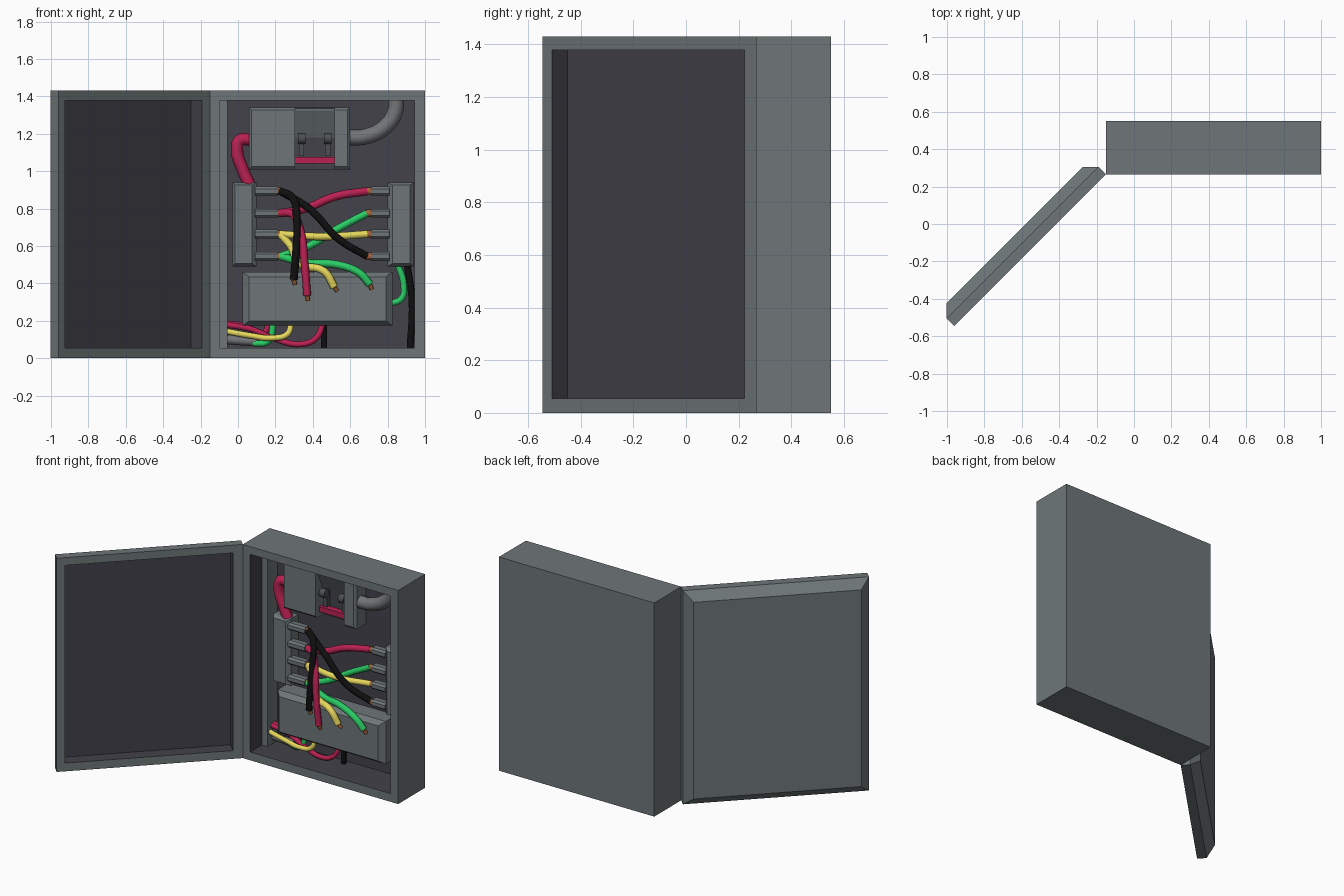
import bpy, bmesh, math


def mat(name, rgb):
    m = bpy.data.materials.new(name)
    m.diffuse_color = (*rgb, 1)
    return m


GRAY = mat("painted steel gray", (0.158, 0.183, 0.190))
DARK = mat("dark interior", (0.056, 0.054, 0.070))
PIPE = mat("conduit gray", (0.170, 0.175, 0.185))
RED = mat("red wire", (0.50, 0.015, 0.085))
GREEN = mat("green wire", (0.022, 0.60, 0.13))
YELLOW = mat("yellow wire", (0.80, 0.69, 0.11))
BLACK = mat("black wire", (0.005, 0.005, 0.005))
COPPER = mat("copper", (0.38, 0.13, 0.045))
SWITCH = mat("switch gray", (0.075, 0.08, 0.09))


def rings(name, loops, mats, seg=None, loc=(0, 0, 0), rot=0):
    """Bridge rectangles (x0, x1, z0, z1, y); first and last are capped.
    seg gives the material index of each band, then of the last cap."""
    bm = bmesh.new()
    vs = [[bm.verts.new((x, y, z)) for x, z in ((a, c), (b, c), (b, d), (a, d))]
          for a, b, c, d, y in loops]
    bm.faces.new(vs[0])
    for k in range(len(vs) - 1):
        for i in range(4):
            j = (i + 1) % 4
            f = bm.faces.new((vs[k][i], vs[k][j], vs[k + 1][j], vs[k + 1][i]))
            f.material_index = seg[k] if seg else 0
    bm.faces.new(vs[-1]).material_index = seg[-1] if seg else 0
    bmesh.ops.recalc_face_normals(bm, faces=bm.faces)
    me = bpy.data.meshes.new(name)
    bm.to_mesh(me)
    bm.free()
    for m in mats:
        me.materials.append(m)
    ob = bpy.data.objects.new(name, me)
    ob.location, ob.rotation_euler = loc, (0, 0, rot)
    bpy.context.collection.objects.link(ob)
    return ob


def block(name, x0, x1, z0, z1, front, mid=None, ins=(0, 0, 0, 0), back=0.495, m=GRAY):
    """Box with its front edges chamfered by ins = left, right, bottom, top."""
    loops = [(x0, x1, z0, z1, back), (x0, x1, z0, z1, front if mid is None else mid)]
    if mid is not None:
        loops.append((x0 + ins[0], x1 - ins[1], z0 + ins[2], z1 - ins[3], front))
    return rings(name, loops, [m])


def wire(name, pts, r, m, smooth=True):
    """Round tube through (x, y, z) points."""
    cu = bpy.data.curves.new(name, 'CURVE')
    cu.dimensions = '3D'
    cu.bevel_depth, cu.bevel_resolution, cu.resolution_u = r, 2, 6
    cu.use_fill_caps = True
    sp = cu.splines.new('BEZIER')
    sp.bezier_points.add(len(pts) - 1)
    for b, p in zip(sp.bezier_points, pts):
        b.co = p
        b.handle_left_type = b.handle_right_type = 'AUTO' if smooth else 'VECTOR'
    tmp = bpy.data.objects.new(name, cu)
    bpy.context.collection.objects.link(tmp)
    me = bpy.data.meshes.new_from_object(
        tmp.evaluated_get(bpy.context.evaluated_depsgraph_get()))
    bpy.data.objects.remove(tmp)
    me.name = name
    me.materials.clear()
    me.materials.append(m)
    for p in me.polygons:
        p.use_smooth = len(p.vertices) == 4
    ob = bpy.data.objects.new(name, me)
    bpy.context.collection.objects.link(ob)
    return ob


# Cabinet: outer shell folding into the dark recess
rings("cabinet", [(-0.15, 1, 0, 1.43, 0.55), (-0.15, 1, 0, 1.43, 0.265),
                  (-0.095, 0.945, 0.055, 1.378, 0.265),
                  (-0.095, 0.945, 0.055, 1.378, 0.495)], [GRAY, DARK], [0, 0, 1, 1])

# Door: bevelled back, dark recess, opened 45 degrees on the left hinge
rings("door", [(-1.089, -0.057, 0.057, 1.373, 0.115), (-1.146, 0, 0, 1.43, 0.058),
               (-1.146, 0, 0, 1.43, 0), (-1.095, -0.06, 0.055, 1.378, 0),
               (-1.095, -0.06, 0.055, 1.378, 0.085)],
      [GRAY, DARK], [0, 0, 0, 1, 1], (-0.15, 0.265, 0), math.radians(45))

# Upright trunking inside the left wall
block("left_trunking", -0.095, -0.055, 0.055, 1.378, 0.39)

# Breaker unit: two housings around a recessed switch bay
block("breaker_left_housing", 0.06, 0.305, 1.01, 1.34, 0.385, 0.40, (0.012, 0, 0.015, 0.012))
block("breaker_right_housing", 0.515, 0.60, 1.01, 1.34, 0.385, 0.40, (0, 0.015, 0.015, 0.012))
block("breaker_bay", 0.305, 0.515, 1.01, 1.34, 0.465, m=DARK)
rings("breaker_hood", [(0.305, 0.515, 1.18, 1.335, 0.465),
                       (0.305, 0.515, 1.325, 1.335, 0.395)], [GRAY])
block("breaker_red_bar", 0.305, 0.515, 1.04, 1.075, 0.425, back=0.465, m=RED)
for i, x in enumerate((0.34, 0.48)):
    block(f"switch_lever_{i + 1}", x - 0.014, x + 0.014, 1.08, 1.19, 0.435, back=0.465, m=SWITCH)
    wire(f"switch_knob_{i + 1}", [(x - 0.02, 0.425, 1.175), (x + 0.02, 0.425, 1.175)],
         0.03, SWITCH, False)

# Terminal blocks with four clamps each
rows = (0.893, 0.775, 0.663, 0.545)
block("left_terminal_block", -0.03, 0.10, 0.49, 0.94, 0.395, 0.42, (0.015, 0.025, 0.015, 0.015))
block("right_terminal_block", 0.80, 0.94, 0.49, 0.94, 0.395, 0.42, (0.025, 0.02, 0.015, 0.015))
for i, z in enumerate(rows):
    for side, a, b, c, d in (("left", 0.09, 0.215, 0.205, 0.23),
                             ("right", 0.71, 0.81, 0.685, 0.72)):
        block(f"{side}_clamp_{i + 1}", a, b, z - 0.024, z + 0.024, 0.397, 0.41,
              (0, 0, 0.012, 0.012), 0.445)
        wire(f"{side}_copper_end_{i + 1}", [(c, 0.42, z), (d, 0.42, z)], 0.019, COPPER, False)

# Lower junction box
block("junction_box", 0.025, 0.825, 0.175, 0.46, 0.35, 0.385, (0.035, 0.035, 0.025, 0.025))

# Wires crossing between the terminal blocks
L, R, Y = 0.225, 0.69, 0.42
wire("red_cross_wire", [(L, Y, 0.775), (0.36, 0.40, 0.80), (0.52, 0.40, 0.865), (R, Y, 0.893)],
     0.022, RED)
wire("black_cross_wire", [(L, Y, 0.893), (0.38, 0.37, 0.80), (0.54, 0.375, 0.635), (R, Y, 0.545)],
     0.02, BLACK)
wire("yellow_cross_wire", [(L, Y, 0.663), (0.45, 0.40, 0.65), (R, Y, 0.663)], 0.02, YELLOW)
wire("green_cross_wire", [(L, Y, 0.545), (0.38, 0.43, 0.60), (0.52, 0.43, 0.685), (R, Y, 0.775)],
     0.02, GREEN)

# Wires hanging down over the junction box, each with a bare copper tip
for name, m, pts, tip in (
        ("black", BLACK, [(L, Y, 0.893), (0.29, 0.38, 0.86), (0.315, 0.34, 0.74),
                          (0.31, 0.32, 0.56), (0.298, 0.325, 0.42)], (0.305, 0.335, 0.395)),
        ("red", RED, [(L, Y, 0.775), (0.29, 0.38, 0.77), (0.335, 0.34, 0.68),
                      (0.355, 0.32, 0.52), (0.37, 0.325, 0.335)], (0.375, 0.335, 0.31)),
        ("yellow", YELLOW, [(L, Y, 0.663), (0.28, 0.40, 0.60), (0.33, 0.36, 0.505),
                            (0.46, 0.32, 0.465), (0.515, 0.325, 0.38)], (0.53, 0.335, 0.36)),
        ("green", GREEN, [(L, Y, 0.545), (0.36, 0.38, 0.51), (0.53, 0.34, 0.50),
                          (0.65, 0.32, 0.455), (0.705, 0.325, 0.395)], (0.715, 0.335, 0.37))):
    wire(f"{name}_drop_wire", pts, 0.021, m)
    wire(f"{name}_drop_tip", [pts[-1], tip], 0.012, COPPER, False)

# Supply cable and conduit at the breaker
wire("red_supply_cable", [(0.08, 0.44, 1.165), (0.01, 0.44, 1.165), (-0.005, 0.44, 1.11),
                          (0.02, 0.44, 1.02), (0.065, 0.44, 0.92)], 0.033, RED)
wire("supply_conduit", [(0.58, 0.44, 1.18), (0.68, 0.44, 1.185), (0.79, 0.44, 1.24),
                        (0.84, 0.44, 1.32), (0.845, 0.44, 1.385)], 0.042, PIPE)

# Wires leaving the right terminal block
wire("green_side_wire", [(0.855, 0.45, 0.50), (0.885, 0.45, 0.40), (0.875, 0.45, 0.32),
                         (0.81, 0.45, 0.29)], 0.017, GREEN)
wire("black_side_wire", [(0.905, 0.45, 0.50), (0.93, 0.45, 0.31), (0.92, 0.45, 0.05)],
     0.018, BLACK)

# Wires below the junction box
wire("red_low_wire", [(-0.07, 0.44, 0.18), (0.07, 0.44, 0.155), (0.18, 0.43, 0.11),
                      (0.34, 0.42, 0.075), (0.42, 0.42, 0.11), (0.455, 0.43, 0.19)], 0.016, RED)
wire("red_short_wire", [(-0.07, 0.46, 0.185), (0.05, 0.46, 0.17), (0.13, 0.46, 0.13),
                        (0.17, 0.46, 0.19)], 0.016, RED)
wire("yellow_low_wire", [(-0.07, 0.42, 0.145), (0.07, 0.41, 0.12), (0.18, 0.40, 0.108),
                         (0.265, 0.40, 0.13), (0.285, 0.41, 0.19)], 0.016, YELLOW)
wire("green_low_wire", [(0.08, 0.45, 0.078), (0.16, 0.44, 0.09), (0.19, 0.44, 0.19)],
     0.017, GREEN)
wire("low_conduit", [(-0.07, 0.46, 0.10), (0.10, 0.46, 0.088)], 0.025, PIPE)
wire("black_low_wire", [(0.46, 0.46, 0.19), (0.46, 0.46, 0.05)], 0.017, BLACK)
